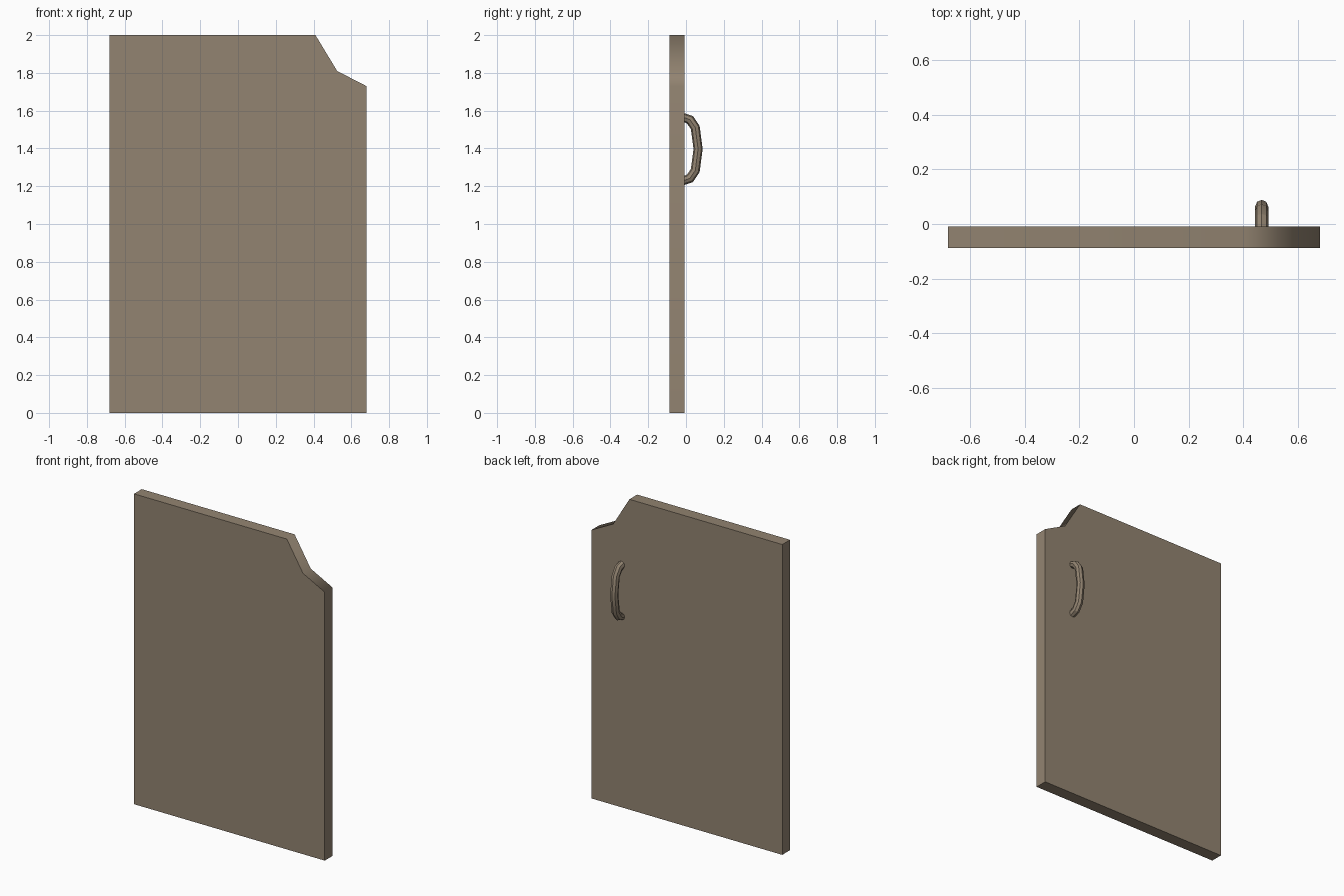
import bpy, bmesh, math
from mathutils import Vector

if "Cube" in bpy.data.objects:
    bpy.data.objects.remove(bpy.data.objects["Cube"])

mat = bpy.data.materials.new("brown_paint")
mat.diffuse_color = (0.29, 0.23, 0.165, 1)
mat.use_nodes = True
mat.node_tree.nodes["Principled BSDF"].inputs["Base Color"].default_value = mat.diffuse_color


def make_object(name, bm, angle):
    bmesh.ops.recalc_face_normals(bm, faces=bm.faces)
    mesh = bpy.data.meshes.new(name)
    bm.to_mesh(mesh)
    bm.free()
    mesh.materials.append(mat)
    obj = bpy.data.objects.new(name, mesh)
    bpy.context.collection.objects.link(obj)
    bpy.ops.object.select_all(action='DESELECT')
    obj.select_set(True)
    bpy.context.view_layer.objects.active = obj
    bpy.ops.object.shade_smooth_by_angle(angle=math.radians(angle))
    return obj


# Door panel: outline with a broken upper corner, extruded through its depth
front, back = -0.088, -0.009
outline = [(-0.68, 0), (0.68, 0), (0.68, 1.73), (0.525, 1.81), (0.41, 2), (-0.68, 2)]
bm = bmesh.new()
face = bm.faces.new([bm.verts.new((x, front, z)) for x, z in outline])
ext = bmesh.ops.extrude_face_region(bm, geom=[face])
bmesh.ops.translate(bm, vec=(0, back - front, 0),
                    verts=[v for v in ext["geom"] if isinstance(v, bmesh.types.BMVert)])
panel = make_object("door_panel", bm, 65)
weighted = panel.modifiers.new("weighted_normals", 'WEIGHTED_NORMAL')
weighted.keep_sharp = True

# Handle: eight-sided bar swept along a bowed path (y, height from its middle)
hx, hz, radius, sides = 0.467, 1.397, 0.024, 8
half = [(-0.012, 0.167), (0.021, 0.155), (0.049, 0.114)]
path = half + [(0.064, 0)] + [(y, -z) for y, z in reversed(half)]
path = [Vector((hx, y, hz + z)) for y, z in path]
side = Vector((1, 0, 0))
bm = bmesh.new()
rings = []
for i, p in enumerate(path):
    if i in (0, len(path) - 1):
        across, stretch = Vector((0, 0, 1 if i == 0 else -1)), 1.0
    else:
        a, b = (p - path[i - 1]).normalized(), (path[i + 1] - p).normalized()
        across = (a + b).normalized().cross(side)
        if across.dot(p - Vector((hx, -0.01, hz))) < 0:
            across.negate()
        stretch = 1 / math.cos(a.angle(b) / 2)
    ring = []
    for k in range(sides):
        t = 2 * math.pi * k / sides
        ring.append(bm.verts.new(p + radius * (side * math.cos(t) + across * stretch * math.sin(t))))
    rings.append(ring)
for r0, r1 in zip(rings, rings[1:]):
    for k in range(sides):
        n = (k + 1) % sides
        bm.faces.new((r0[k], r0[n], r1[n], r1[k]))
bm.faces.new(rings[0])
bm.faces.new(rings[-1])
make_object("door_handle", bm, 30)
